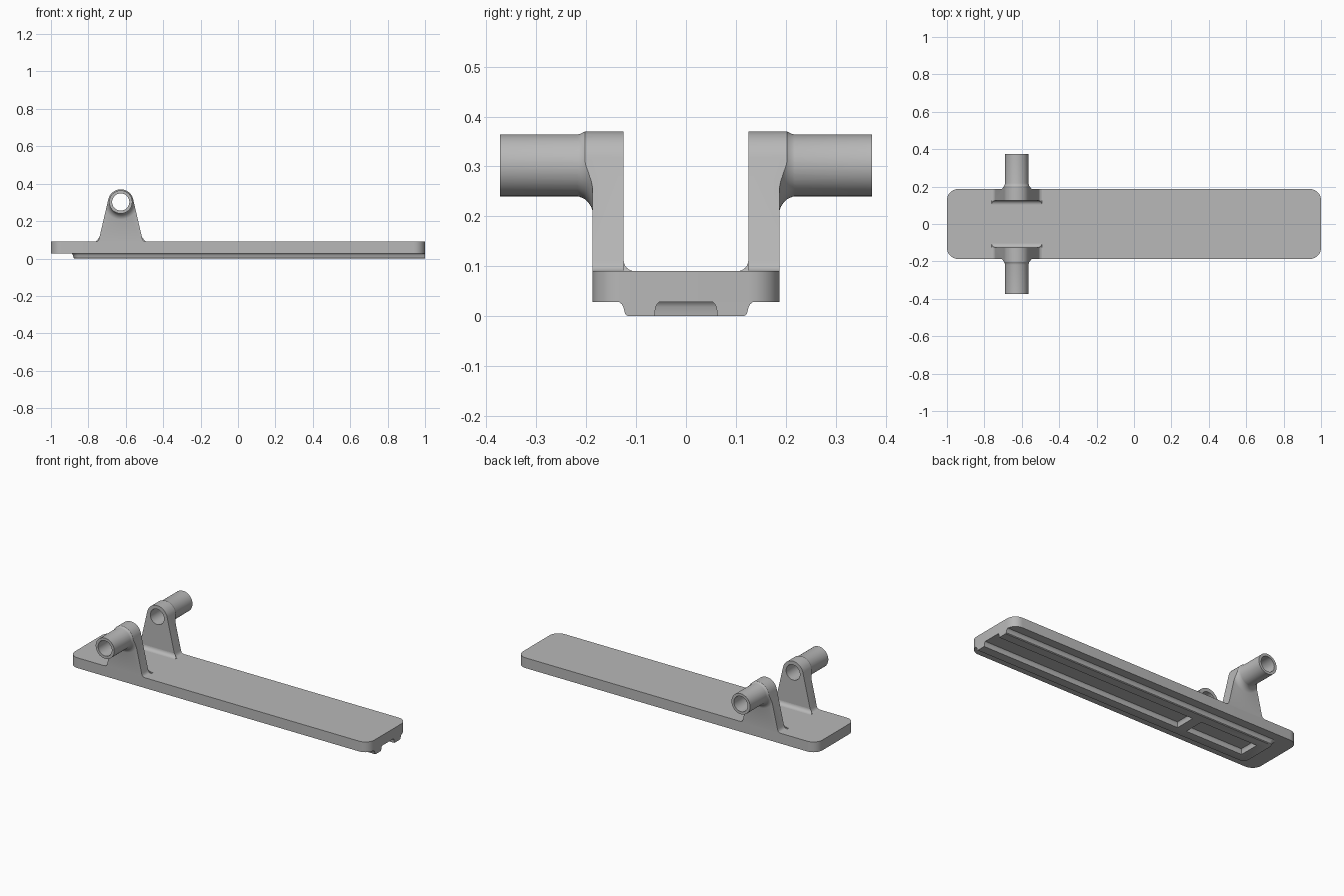
import bpy, bmesh
from math import sin, cos, pi, radians
from mathutils import Matrix

if "Cube" in bpy.data.objects:
    bpy.data.objects.remove(bpy.data.objects["Cube"], do_unlink=True)

grey = bpy.data.materials.new("light grey")
grey.use_nodes = True
grey.diffuse_color = (0.48, 0.48, 0.48, 1)
grey.node_tree.nodes["Principled BSDF"].inputs["Base Color"].default_value = grey.diffuse_color

PIN_X, PIN_Z = -0.627, 0.302   # pivot axis
PLATE_TOP, PLATE_BOTTOM = 0.09, 0.028


def loft(name, rings):
    """Closed solid through a list of equally long point rings."""
    bm = bmesh.new()
    loops = [[bm.verts.new(p) for p in ring] for ring in rings]
    n = len(loops[0])
    for a, b in zip(loops, loops[1:]):
        for i in range(n):
            j = (i + 1) % n
            bm.faces.new((a[i], a[j], b[j], b[i]))
    bm.faces.new(loops[0])
    bm.faces.new(loops[-1])
    bmesh.ops.recalc_face_normals(bm, faces=bm.faces[:])
    mesh = bpy.data.meshes.new(name)
    bm.to_mesh(mesh)
    bm.free()
    mesh.materials.append(grey)
    obj = bpy.data.objects.new(name, mesh)
    bpy.context.collection.objects.link(obj)
    return obj


def rounded(x0, x1, hy, r0, r1, z):
    """Rectangle outline with radius r0 at the x0 end and r1 at the x1 end."""
    pts = []
    for x, y, r, quarter in ((x1, hy, r1, 0), (x0, hy, r0, 1),
                             (x0, -hy, r0, 2), (x1, -hy, r1, 3)):
        cx = x - r if x == x1 else x + r
        cy = y - r if y > 0 else y + r
        for k in range(9 if r else 1):
            a = (quarter + k / 8) * pi / 2
            pts.append((cx + r * cos(a), cy + r * sin(a), z))
    return pts


def revolve(name, profile, segments=48):
    """Turned solid around the pivot axis from (radius, y) pairs."""
    return loft(name, [[(PIN_X + r * cos(2 * pi * k / segments), y,
                         PIN_Z + r * sin(2 * pi * k / segments))
                        for k in range(segments)] for r, y in profile])


def boolean(obj, tool, operation):
    mod = obj.modifiers.new("cut", 'BOOLEAN')
    mod.operation, mod.solver, mod.object = operation, 'EXACT', tool
    bpy.context.view_layer.objects.active = obj
    bpy.ops.object.modifier_apply(modifier=mod.name)
    bpy.data.objects.remove(tool, do_unlink=True)


def smooth(obj):
    bpy.ops.object.select_all(action='DESELECT')
    obj.select_set(True)
    bpy.context.view_layer.objects.active = obj
    bpy.ops.object.shade_smooth_by_angle(angle=radians(30))


# Main plate with rounded corners
plate = loft("base_plate", [rounded(-1, 1, 0.187, 0.06, 0.06, z)
                            for z in (PLATE_BOTTOM, PLATE_TOP)])
smooth(plate)

# Raised pad under the plate, with an open channel and a closed pocket
pad = loft("underside_pad", [rounded(-0.88 - o, 1, 0.123 + o, 0.03, 0, z)
                             for o, z in ((-0.006, 0), (-0.001, 0.004), (0.002, 0.016),
                                          (0.005, 0.023), (0.011, PLATE_BOTTOM))])
for start, end in ((-0.36, 1.1), (-0.81, -0.42)):
    slot = loft("slot_cutter", [rounded(start + o, end - o, 0.064 - o, 0, 0, z)
                                for o, z in ((0, -0.01), (0.003, 0.018),
                                             (0.007, 0.025), (0.012, 0.03))])
    boolean(pad, slot, 'DIFFERENCE')
smooth(pad)

# Side outline of an upright lug: flared foot, tapering sides, round top
half = [(0.135, PLATE_TOP), (0.126, 0.092), (0.119, 0.098), (0.115, 0.108)]
arc = [(0.068 * cos(radians(a)), PIN_Z + 0.068 * sin(radians(a)))
       for a in range(13, 168, 7)]
outline = half + arc + [(-x, z) for x, z in reversed(half)]


def make_lug(name):
    lug = loft(name, [[(PIN_X + x, y, z) for x, z in outline] for y in (0.125, 0.24)])
    # Trim the outer face back to a flared collar
    collar = revolve("collar", [(0.5, 0.1), (0.5, 0.187), (0.093, 0.187), (0.083, 0.190),
                                (0.074, 0.196), (0.067, 0.204), (0.063, 0.213),
                                (0.061, 0.222)], 64)
    boolean(lug, collar, 'INTERSECT')
    # Hollow pivot tube
    boolean(lug, revolve("tube", [(0.062, 0.15), (0.062, 0.373)]), 'UNION')
    boolean(lug, revolve("bore", [(0.046, 0.05), (0.046, 0.5)]), 'DIFFERENCE')
    return lug


def make_fillet(name):
    # Concave blend between the lug's inner face and the plate
    section = [(0.125, PLATE_TOP)]
    for k in range(7):
        a = k / 6 * pi / 2
        section.append((0.103 + 0.022 * sin(a), PLATE_TOP + 0.022 * (1 - cos(a))))
    rings = []
    for side in (-1, 1):
        rings.append([(PIN_X + side * (0.112 + 0.9 * (0.115 - z) ** 1), y, z)
                      for y, z in section])
    return loft(name, rings)


for label, mirrored in (("back", False), ("front", True)):
    for obj in (make_lug(label + "_lug"), make_fillet(label + "_lug_fillet")):
        if mirrored:
            obj.data.transform(Matrix.Scale(-1, 4, (0, 1, 0)))
            obj.data.flip_normals()
        smooth(obj)
